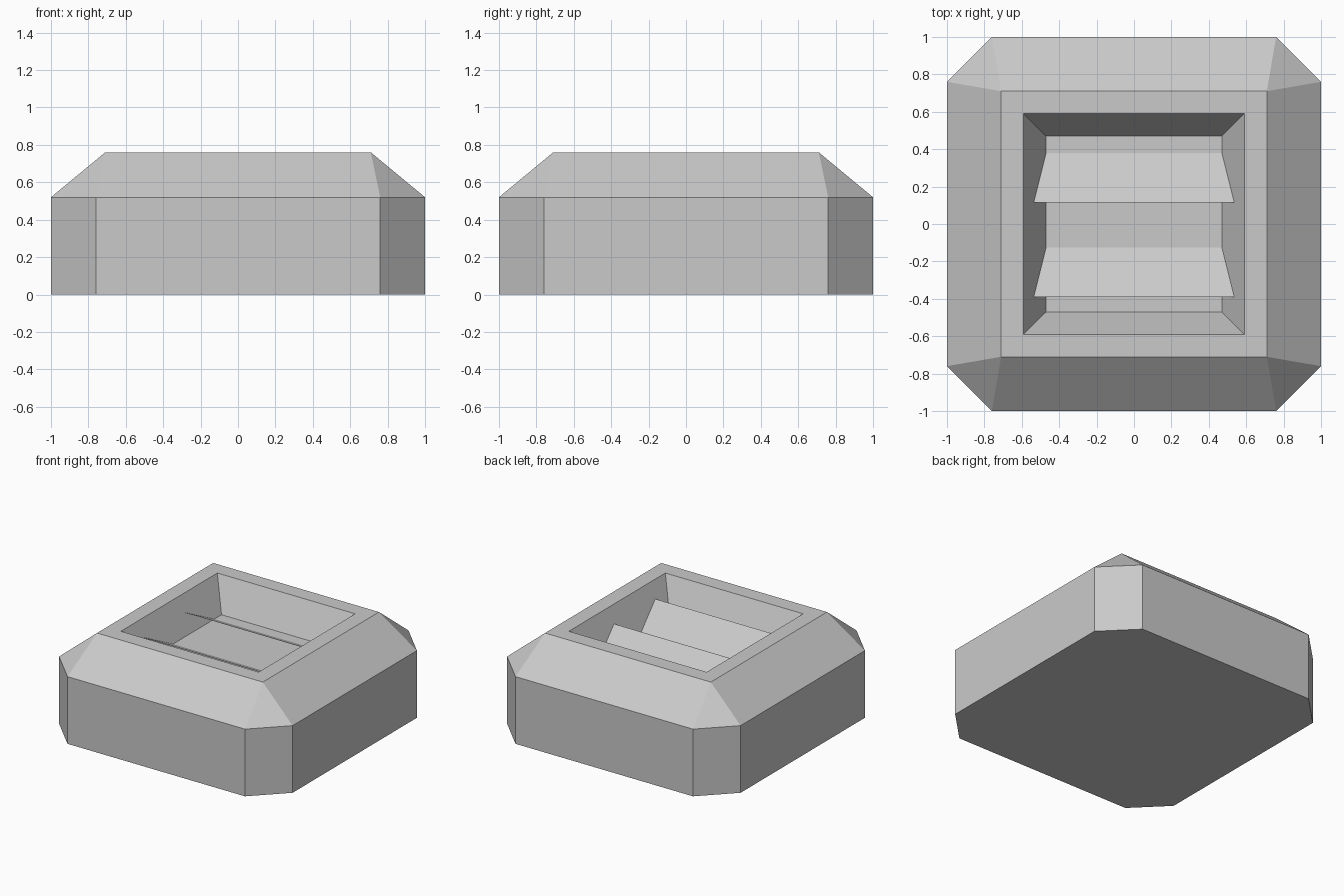
import bpy
import bmesh

cube = bpy.data.objects.get("Cube")
if cube:
    bpy.data.objects.remove(cube, do_unlink=True)

GREY = (0.59, 0.59, 0.59, 1.0)
SHOULDER, TOP, FLOOR = 0.52, 0.76, 0.515   # key heights
CORNERS = [(1, -1), (1, 1), (-1, 1), (-1, -1)]

grey = bpy.data.materials.new("light_grey")
grey.use_nodes = True
grey.diffuse_color = GREY
grey.node_tree.nodes["Principled BSDF"].inputs["Base Color"].default_value = GREY


def finish(bm, name):
    mesh = bpy.data.meshes.new(name)
    bm.to_mesh(mesh)
    bm.free()
    mesh.materials.append(grey)
    obj = bpy.data.objects.new(name, mesh)
    bpy.context.collection.objects.link(obj)
    return obj


def square(bm, half, z):
    return [bm.verts.new((sx * half, sy * half, z)) for sx, sy in CORNERS]


def octagon(bm, z, cut=0.76):
    """Square ring with clipped corners, two vertices per corner."""
    ring = []
    for sx, sy in CORNERS:
        pair = [(sx * cut, sy, z), (sx, sy * cut, z)]
        if sx * sy > 0:
            pair.reverse()
        ring += [bm.verts.new(p) for p in pair]
    return ring


def bridge(bm, low, high):
    n = len(low)
    for i in range(n):
        j = (i + 1) % n
        bm.faces.new((low[i], low[j], high[j], high[i]))


# Housing: clipped block, sloped shoulders, flat rim and tapered recess
bm = bmesh.new()
base = octagon(bm, 0)
shoulder = octagon(bm, SHOULDER)
rim = square(bm, 0.71, TOP)
opening = square(bm, 0.59, TOP)
floor = square(bm, 0.47, FLOOR)

bm.faces.new(base[::-1])
bridge(bm, base, shoulder)
for i in range(4):
    j = (i + 1) % 4
    a, b, c = shoulder[2 * i], shoulder[2 * i + 1], shoulder[2 * j]
    bm.faces.new((a, b, rim[i]))              # corner facet
    bm.faces.new((b, c, rim[j], rim[i]))      # side slope
bridge(bm, rim, opening)
bridge(bm, opening, floor)
bm.faces.new(floor)
bmesh.ops.recalc_face_normals(bm, faces=bm.faces)
finish(bm, "housing")

# Louvre slats: thin sheets rising from the floor toward the front
for name, y in (("rear_slat", 0.38), ("front_slat", -0.125)):
    bm = bmesh.new()
    outline = [(-0.47, y, FLOOR), (-0.54, y - 0.265, 0.65),
               (0.54, y - 0.265, 0.65), (0.47, y, FLOOR)]
    bm.faces.new([bm.verts.new(p) for p in outline])
    finish(bm, name)
